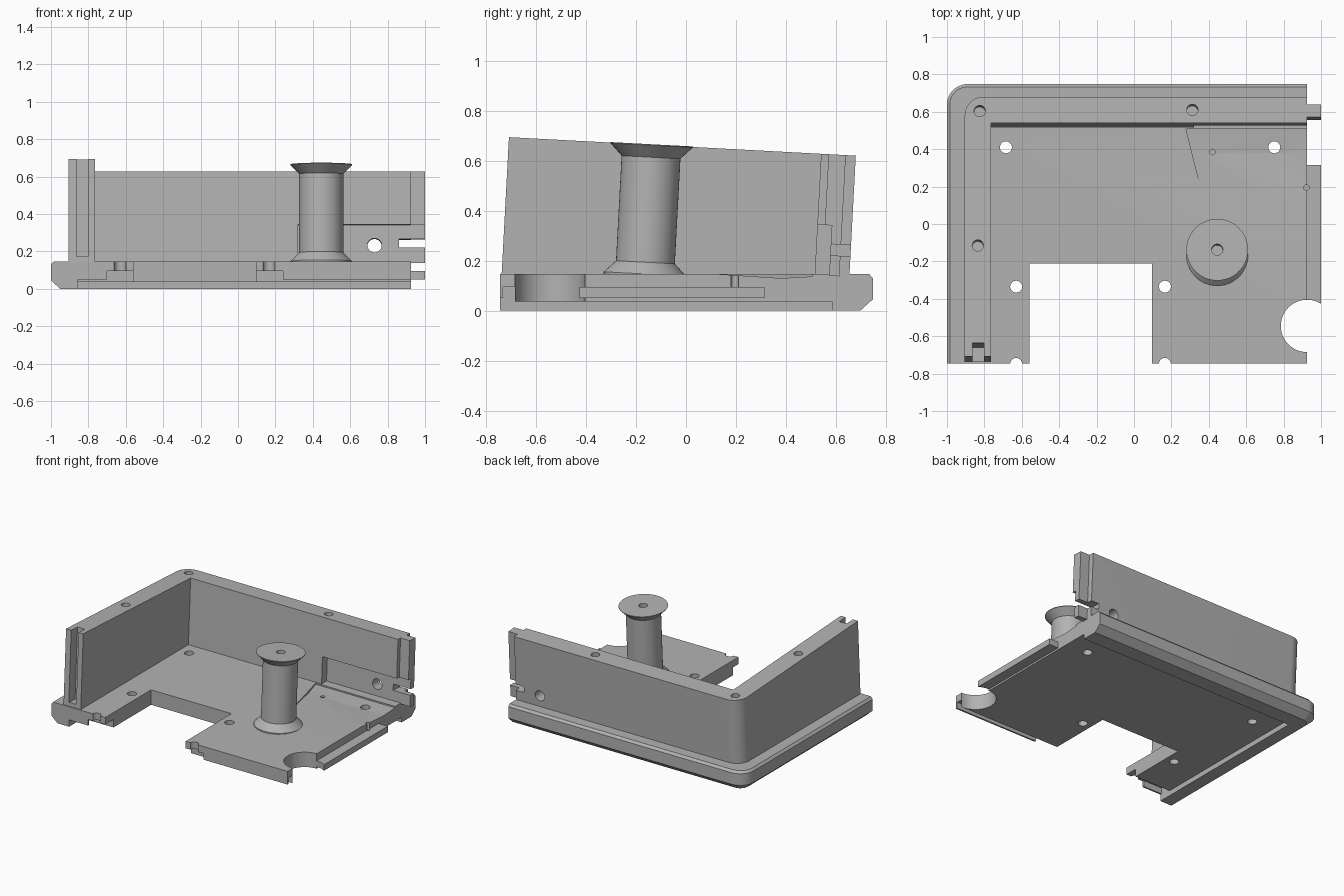
import bpy, math
from mathutils import Matrix, Vector

if "Cube" in bpy.data.objects:
    bpy.data.objects.remove(bpy.data.objects["Cube"])

grey = bpy.data.materials.new("plain grey")
grey.use_nodes = True
grey.diffuse_color = (0.45, 0.45, 0.45, 1)
grey.node_tree.nodes["Principled BSDF"].inputs["Base Color"].default_value = grey.diffuse_color

TILT = Matrix.Rotation(math.radians(-3.05), 4, 'X')
FLOOR = 0.147
POCKET = 0.037
END = 0.925
FRONT = -0.745


def loft(name, rings):
    """Closed solid through rings that share one vertex count."""
    n = len(rings[0])
    verts = [p for ring in rings for p in ring]
    faces = [tuple(reversed(range(n))), tuple(range(len(verts) - n, len(verts)))]
    for k in range(len(rings) - 1):
        for i in range(n):
            j = (i + 1) % n
            faces.append((k * n + i, k * n + j, k * n + n + j, k * n + n + i))
    mesh = bpy.data.meshes.new(name)
    mesh.from_pydata(verts, [], faces)
    mesh.materials.append(grey)
    ob = bpy.data.objects.new(name, mesh)
    bpy.context.collection.objects.link(ob)
    return ob


def box(name, x, y, z):
    return loft(name, [[(x[0], y[0], h), (x[1], y[0], h), (x[1], y[1], h), (x[0], y[1], h)] for h in z])


def turned(name, x, y, steps, n=48):
    """Round part from (radius, height) steps."""
    return loft(name, [[(x + r * math.cos(i * math.tau / n), y + r * math.sin(i * math.tau / n), z)
                        for i in range(n)] for r, z in steps])


def corner_ring(left, back, radius, z):
    """Outline with a single rounded back corner."""
    ring = [(left, FRONT, z), (END, FRONT, z), (END, back, z)]
    for i in range(13):
        a = math.pi / 2 * (1 + i / 12)
        ring.append((left + radius + radius * math.cos(a), back - radius + radius * math.sin(a), z))
    return ring


def combine(ob, others, operation='DIFFERENCE'):
    bpy.context.view_layer.objects.active = ob
    for other in others:
        mod = ob.modifiers.new("combine", 'BOOLEAN')
        mod.operation = operation
        mod.solver = 'EXACT'
        mod.object = other
        bpy.ops.object.modifier_apply(modifier=mod.name)
        bpy.data.objects.remove(other)


def hole(x, y, r, z):
    return turned("hole_cutter", x, y, [(r, z[0]), (r, z[1])], 32)


def finish(ob):
    bpy.ops.object.select_all(action='DESELECT')
    ob.select_set(True)
    bpy.context.view_layer.objects.active = ob
    bpy.ops.object.shade_smooth_by_angle(angle=math.radians(25))


# Base plate with chamfered rim
base = loft("base_plate", [corner_ring(-1 + d, 0.748 - d, 0.11 - d, z)
                           for d, z in ((0.05, 0), (0, 0.045), (0, 0.13), (0.015, FLOOR))])
# Side tongue
combine(base, [box("side_tongue", (0.9, 1), (-0.5, 0.315), (0.05, 0.095))], 'UNION')
# Underside pocket, front opening, undercut, large side bore
cutters = [
    box("pocket", (-0.855, 1.1), (-1, 0.585), (-0.1, POCKET)),
    box("opening", (-0.56, 0.095), (-1, -0.212), (-0.1, 0.3)),
    box("undercut_left", (-0.855, -0.5), (-1, -0.65), (-0.1, 0.095)),
    box("undercut_right", (0, 1.1), (-1, -0.685), (-0.1, 0.095)),
    turned("bore", END, -0.545, [(0.14, -0.1), (0.14, 0.3)], 64),
]
# Screw holes through the floor
for x, y in ((-0.685, 0.41), (0.75, 0.41), (-0.63, -0.335), (0.165, -0.335), (-0.63, -0.748), (0.165, -0.748)):
    cutters.append(hole(x, y, 0.032, (-0.1, 0.3)))
for x, y in ((0.42, 0.385), (0.922, 0.195)):
    cutters.append(hole(x, y, 0.015, (0.06, 0.3)))
# Shallow sloped dip in the floor
dip = [(0.1, FLOOR + 0.001), (0.38, 0.13), (0.507, 0.137), (0.507, 0.2), (0.1, 0.2)]
cutters.append(loft("dip", [[(0.28 + (0.5 - y) * 0.25, y, z) for y, z in dip],
                            [(1.1, y, z) for y, z in reversed(dip)][::-1]]))
combine(base, cutters)
finish(base)

# Front tongues
for name, x in (("front_tongue_left", (0.24, END)), ("front_tongue_right", (-0.97, -0.7))):
    box(name, x, (FRONT, FRONT + 0.012), (0.05, 0.095))

# Tilted corner wall, built upright and then leaned back
wall = loft("corner_wall", [corner_ring(-0.905, 0.646, 0.1, z) for z in (0.07, 0.656)])
combine(wall, [box("inside", (-0.765, 1.1), (-1, 0.507), (-0.1, 1))])
combine(wall, [box("end_tab", (0.9, 1), (0.537, 0.606), (0.17, 0.656))], 'UNION')
recess = box("recess", (0.32, 1.1), (0.4, 0.565), (0.165, 0.372))
port = turned("port", 0, 0, [(0.038, -0.3), (0.038, 0.3)], 32)
port.data.transform(Matrix.Translation((0.73, 0.6, 0.263)) @ Matrix.Rotation(math.pi / 2, 4, 'X'))
combine(wall, [
    box("front_slot", (-0.863, -0.803), (-1, -0.672), (0.135, 1)),
    recess, port,
    box("end_notch", (0.86, 1.1), (0.4, 0.8), (0.252, 0.297)),
    hole(-0.825, 0.57, 0.03, (0.5, 0.8)),
    hole(0.312, 0.576, 0.03, (0.5, 0.8)),
    hole(-0.835, -0.15, 0.03, (0.5, 0.8)),
])
wall.data.transform(TILT)
finish(wall)

# Flared post leaning with the wall
post = turned("flared_post", 0, 0, [(0.165, -0.02), (0.165, 0.0), (0.118, 0.047), (0.118, 0.468),
                                    (0.165, 0.516), (0.165, 0.52)])
combine(post, [hole(0, 0, 0.03, (0.4, 0.6))])
post.data.transform(Matrix.Translation(Vector((0.445, -0.165, 0.147))) @ TILT)
finish(post)
